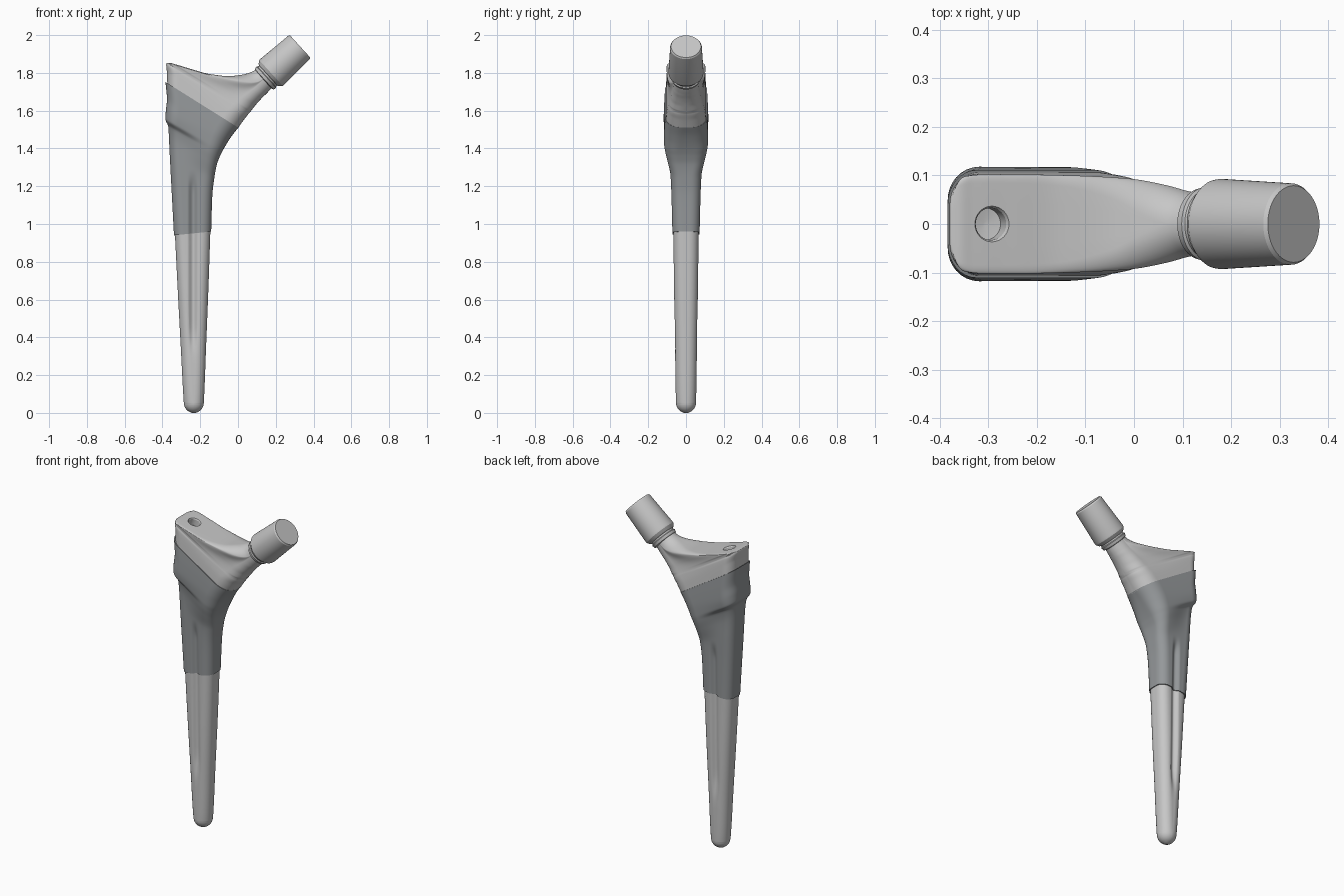
import bpy, bmesh, math
from mathutils import Vector

if "Cube" in bpy.data.objects:
    bpy.data.objects.remove(bpy.data.objects["Cube"])


def material(name, rgb):
    m = bpy.data.materials.new(name)
    m.diffuse_color = (*rgb, 1)
    m.use_nodes = True
    m.node_tree.nodes["Principled BSDF"].inputs["Base Color"].default_value = m.diffuse_color
    return m


METAL = material("polished_metal", (0.57, 0.57, 0.57))
COAT = material("coated_metal", (0.30, 0.315, 0.325))


def skin(name, rings, mat, angle=35):
    """Join closed rings of equal length into a capped solid."""
    bm = bmesh.new()
    vs = [[bm.verts.new(p) for p in r] for r in rings]
    n = len(vs[0])
    for a, b in zip(vs, vs[1:]):
        for i in range(n):
            bm.faces.new((a[i], a[(i + 1) % n], b[(i + 1) % n], b[i]))
    bm.faces.new(vs[0][::-1])
    bm.faces.new(vs[-1])
    bmesh.ops.recalc_face_normals(bm, faces=bm.faces)
    me = bpy.data.meshes.new(name)
    bm.to_mesh(me)
    bm.free()
    ob = bpy.data.objects.new(name, me)
    bpy.context.collection.objects.link(ob)
    me.materials.append(mat)
    smooth(ob, angle)
    return ob


def smooth(ob, angle):
    bpy.ops.object.select_all(action='DESELECT')
    ob.select_set(True)
    bpy.context.view_layer.objects.active = ob
    bpy.ops.object.shade_smooth_by_angle(angle=math.radians(angle))


def ramp(z, a, b):
    t = min(1, max(0, (z - a) / (b - a)))
    return t * t * (3 - 2 * t)


def section(k, corner=8, side=30):
    """Rounded rectangle across y, from lateral point to medial point."""
    lx, lz, rx, rz, hl, hr, rl, rr = k
    L, R = Vector((lx, 0, lz)), Vector((rx, 0, rz))
    size = (R - L).length
    d = (R - L) / size
    rl, rr = min(rl, size * .499), min(rr, size * .499)
    yl, yr = min(rl, hl * .97), min(rr, hr * .97)
    half = [(0, (hl - yl) * .5)]
    for i in range(corner + 1):
        a = math.pi / 2 * i / corner
        half.append((rl * (1 - math.cos(a)), hl - yl + yl * math.sin(a)))
    for i in range(1, side):
        t = i / side
        u = rl + (size - rl - rr) * t
        half.append((u, hl + (hr - hl) * ramp(t, 0, 1)))
    for i in range(corner + 1):
        a = math.pi / 2 * i / corner
        half.append((size - rr + rr * math.sin(a), hr - yr + yr * math.cos(a)))
    half.append((size, (hr - yr) * .5))
    pts = []
    for u, y in half:
        p = L + d * u
        # long shallow groove on front and back
        g = .016 * ramp(p.z, .3, .45) * (1 - ramp(p.z, 1.17, 1.28))
        w = abs(p.x + .238) / .03
        if w < 1:
            y -= g * math.cos(w * math.pi / 2) ** 2
        pts.append(Vector((p.x, y, p.z)))
    return pts + [Vector((p.x, -p.y, p.z)) for p in reversed(pts)]


def loft(name, keys, mat, steps=6):
    """Loft through key sections with overshoot-free cubic interpolation."""
    s = [0]
    for a, b in zip(keys, keys[1:]):
        s.append(s[-1] + math.dist(a[:4], b[:4]))
    m = len(keys)
    tang = [[0] * 8 for _ in keys]
    for c in range(8):
        d = [(keys[i + 1][c] - keys[i][c]) / (s[i + 1] - s[i]) for i in range(m - 1)]
        for i in range(m):
            if i in (0, m - 1):
                tang[i][c] = d[0] if i == 0 else d[-1]
            elif d[i - 1] * d[i] > 0:
                tang[i][c] = 2 * d[i - 1] * d[i] / (d[i - 1] + d[i])
    rings = []
    for i in range(m - 1):
        h = s[i + 1] - s[i]
        for j in range(steps + (i == m - 2)):
            t = j / steps
            a, b = 2 * t**3 - 3 * t**2 + 1, t**3 - 2 * t**2 + t
            e, f = 3 * t**2 - 2 * t**3, t**3 - t**2
            rings.append(section([a * keys[i][c] + b * h * tang[i][c]
                                  + e * keys[i + 1][c] + f * h * tang[i + 1][c]
                                  for c in range(8)]))
    return skin(name, rings, mat)


def lathe(name, profile, origin, axis, mat, n=64):
    """Revolve (distance, radius) pairs around an axis in the xz plane."""
    o, ax = Vector(origin), Vector(axis).normalized()
    side, y = Vector((-ax.z, 0, ax.x)), Vector((0, 1, 0))
    rings = [[o + ax * t + (side * math.cos(q) + y * math.sin(q)) * r
              for q in (2 * math.pi * i / n for i in range(n))]
             for t, r in profile]
    return skin(name, rings, mat, 25)


# lower stem with a rounded tip
tip = []
for i in range(1, 8):
    a = math.pi / 2 * i / 8
    r, z = .053 * math.sin(a), .055 * (1 - math.cos(a))
    if i == 1:
        z = 0
    tip.append((-.234 - r, z, -.234 + r, z, r, r, r, r))
stem = tip + [
    (-.287, .055, -.181, .055, .053, .053, .05, .05),
    (-.303, .35, -.169, .35, .058, .058, .05, .05),
    (-.319, .65, -.157, .65, .063, .063, .05, .05),
    (-.335, .97, -.146, .97, .067, .067, .05, .05)]
loft("lower_stem", stem, METAL)

# coated middle sleeve, flaring into a wide slanted collar
coat = [
    (-.339, .94, -.142, .96, .072, .072, .052, .052),
    (-.350, 1.15, -.136, 1.15, .076, .077, .052, .052),
    (-.359, 1.32, -.126, 1.24, .080, .082, .055, .055),
    (-.365, 1.44, -.112, 1.315, .083, .100, .058, .06),
    (-.369, 1.515, -.095, 1.36, .092, .112, .06, .07),
    (-.384, 1.555, -.080, 1.39, .114, .116, .065, .075),
    (-.382, 1.60, -.055, 1.433, .118, .117, .07, .085),
    (-.376, 1.66, -.028, 1.473, .116, .115, .07, .09),
    (-.384, 1.752, .002, 1.510, .111, .111, .07, .095)]
loft("coated_sleeve", coat, COAT)

# shoulder and neck
neck = [
    (-.374, 1.735, -.002, 1.505, .107, .107, .065, .09),
    (-.376, 1.80, .030, 1.550, .104, .102, .065, .09),
    (-.380, 1.842, .052, 1.578, .101, .096, .06, .085),
    (-.377, 1.852, .057, 1.585, .098, .094, .055, .085),
    (-.362, 1.853, .062, 1.590, .099, .092, .022, .085),
    (-.330, 1.845, .070, 1.600, .102, .089, .018, .08),
    (-.250, 1.821, .085, 1.619, .102, .084, .018, .08),
    (-.150, 1.794, .102, 1.640, .100, .079, .022, .075),
    (-.050, 1.783, .122, 1.662, .094, .073, .040, .07),
    (.020, 1.790, .142, 1.682, .080, .068, .060, .065),
    (.066, 1.803, .160, 1.700, .068, .065, .065, .065),
    (.100, 1.820, .182, 1.724, .062, .062, .060, .060)]
shoulder = loft("shoulder_and_neck", neck, METAL)

# shallow round socket in the shoulder
cutter = lathe("socket_cutter", [(-.05, .004), (-.045, .033), (-.006, .033),
                                 (.002, .038), (.04, .04)],
               (-.293, 0, 1.834), (.3, 0, .954), METAL, 48)
mod = shoulder.modifiers.new("socket", 'BOOLEAN')
mod.operation, mod.solver, mod.object = 'DIFFERENCE', 'EXACT', cutter
bpy.context.view_layer.objects.active = shoulder
bpy.ops.object.modifier_apply(modifier=mod.name)
bpy.data.objects.remove(cutter)
smooth(shoulder, 35)

# tapered head peg with its grooved ring
lathe("head_peg", [(-.285, .058), (-.262, .062), (-.258, .073), (-.242, .077),
                   (-.238, .072), (-.229, .072), (-.225, .080), (-.209, .092),
                   (-.200, .093), (-.008, .084), (0, .079)],
      (.329, 0, 1.94), (.739, 0, .674), METAL)
